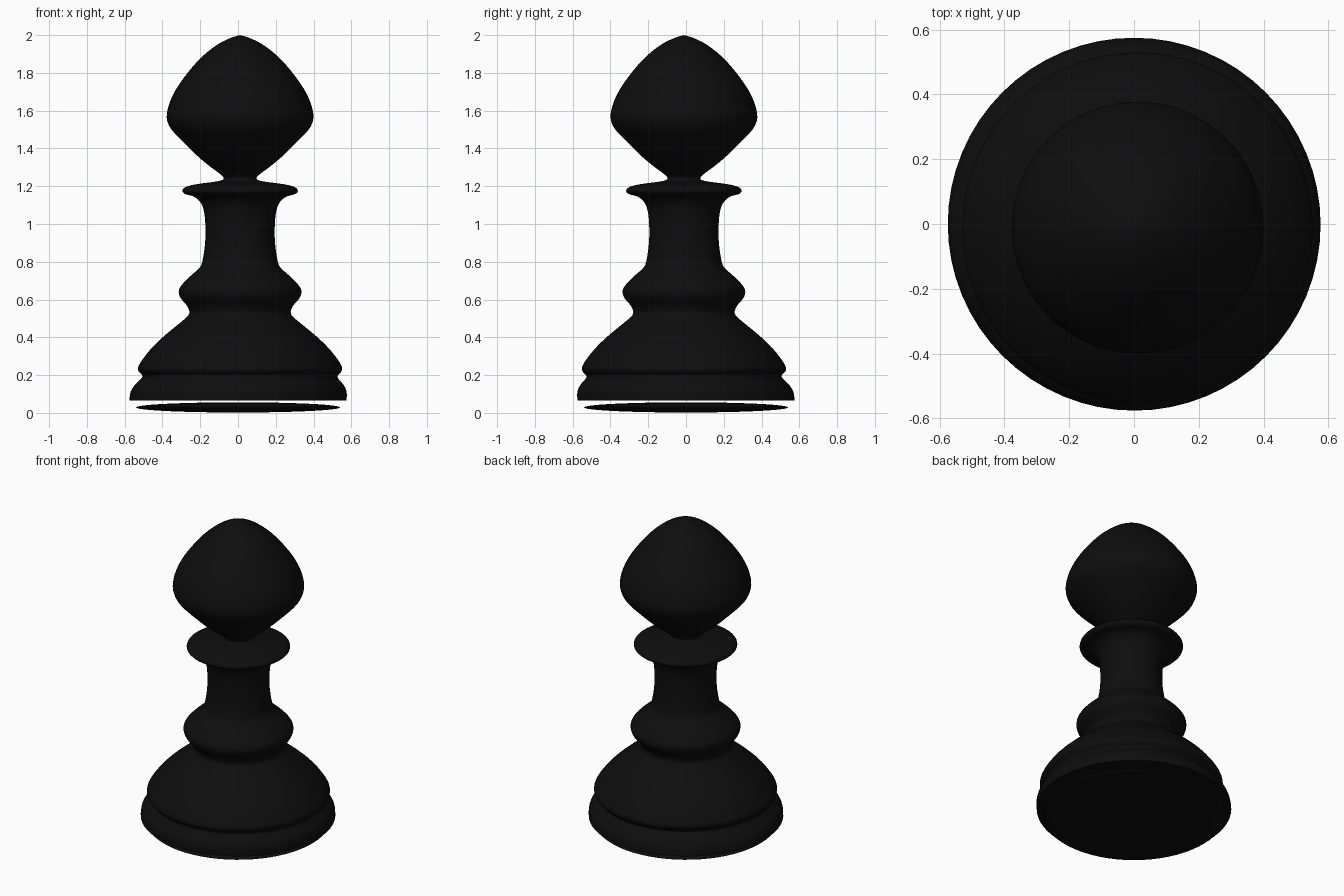
import bpy, bmesh, math
from mathutils import Vector

if "Cube" in bpy.data.objects:
    bpy.data.objects.remove(bpy.data.objects["Cube"])

SEG = 64
black = bpy.data.materials.new("ebony_black")
black.diffuse_color = (0.0042, 0.0042, 0.0042, 1)
black.use_nodes = True
black.node_tree.nodes["Principled BSDF"].inputs["Base Color"].default_value = black.diffuse_color


def smooth_curve(pts, n=3):
    # Catmull-Rom resampling of a profile
    p = [Vector(q) for q in pts]
    p = [p[0]] + p + [p[-1]]
    out = []
    for i in range(1, len(p) - 2):
        a, b, c, d = p[i - 1:i + 3]
        for k in range(n):
            t = k / n
            out.append(0.5 * (2 * b + (c - a) * t + (2 * a - 5 * b + 4 * c - d) * t * t
                              + (3 * b - a - 3 * c + d) * t ** 3))
    out.append(p[-2])
    return out


def lathe(name, profile, centre):
    # spin (radius, z) points; centre(z) gives the axis offset
    bm = bmesh.new()
    rings = []
    for r, z in profile:
        cx, cy = centre(z)
        if r < 1e-4:
            rings.append([bm.verts.new((cx, cy, z))] * SEG)
        else:
            rings.append([bm.verts.new((cx + r * math.cos(2 * math.pi * j / SEG),
                                        cy + r * math.sin(2 * math.pi * j / SEG), z))
                          for j in range(SEG)])
    for lo, hi in zip(rings, rings[1:]):
        for j in range(SEG):
            k = (j + 1) % SEG
            bm.faces.new(list(dict.fromkeys((lo[j], lo[k], hi[k], hi[j]))))
    bmesh.ops.recalc_face_normals(bm, faces=bm.faces)
    me = bpy.data.meshes.new(name)
    bm.to_mesh(me)
    bm.free()
    me.materials.append(black)
    ob = bpy.data.objects.new(name, me)
    bpy.context.collection.objects.link(ob)
    bpy.ops.object.select_all(action='DESELECT')
    ob.select_set(True)
    bpy.context.view_layer.objects.active = ob
    bpy.ops.object.shade_smooth_by_angle(angle=math.radians(40))


def body_axis(z):
    # upper body sits slightly off the foot's centre
    t = min(1, max(0, (z - 0.07) / 0.13))
    return 0.011 * t, -0.011 * t


# Turned body: foot, skirt, ring, stem, collar and head
body = [(0.575, 0.066), (0.572, 0.11), (0.555, 0.145), (0.527, 0.175), (0.516, 0.195),
        (0.533, 0.215), (0.541, 0.235), (0.528, 0.265), (0.48, 0.33), (0.41, 0.40),
        (0.32, 0.475), (0.279, 0.51), (0.268, 0.535), (0.283, 0.57), (0.313, 0.605),
        (0.325, 0.64), (0.313, 0.672), (0.27, 0.718), (0.218, 0.765), (0.20, 0.80),
        (0.185, 0.90), (0.184, 1.0), (0.192, 1.07), (0.21, 1.115), (0.245, 1.145),
        (0.29, 1.158), (0.306, 1.175), (0.29, 1.195), (0.235, 1.21), (0.12, 1.226),
        (0.088, 1.238), (0.10, 1.26), (0.16, 1.305), (0.22, 1.355), (0.28, 1.413),
        (0.355, 1.49), (0.382, 1.535), (0.388, 1.58), (0.372, 1.645), (0.335, 1.72),
        (0.27, 1.81), (0.20, 1.887), (0.12, 1.95), (0.05, 1.985), (0, 2.0)]
lathe("pawn_body", [(0, 0.066)] + [tuple(p) for p in smooth_curve(body)], body_axis)

# Thin lens-shaped pad under the foot
pad = [(0.54 * math.sin(math.pi * i / 24) if 0 < i < 24 else 0,
        0.029 - 0.027 * math.cos(math.pi * i / 24)) for i in range(25)]
lathe("base_pad", pad, lambda z: (0, 0))
